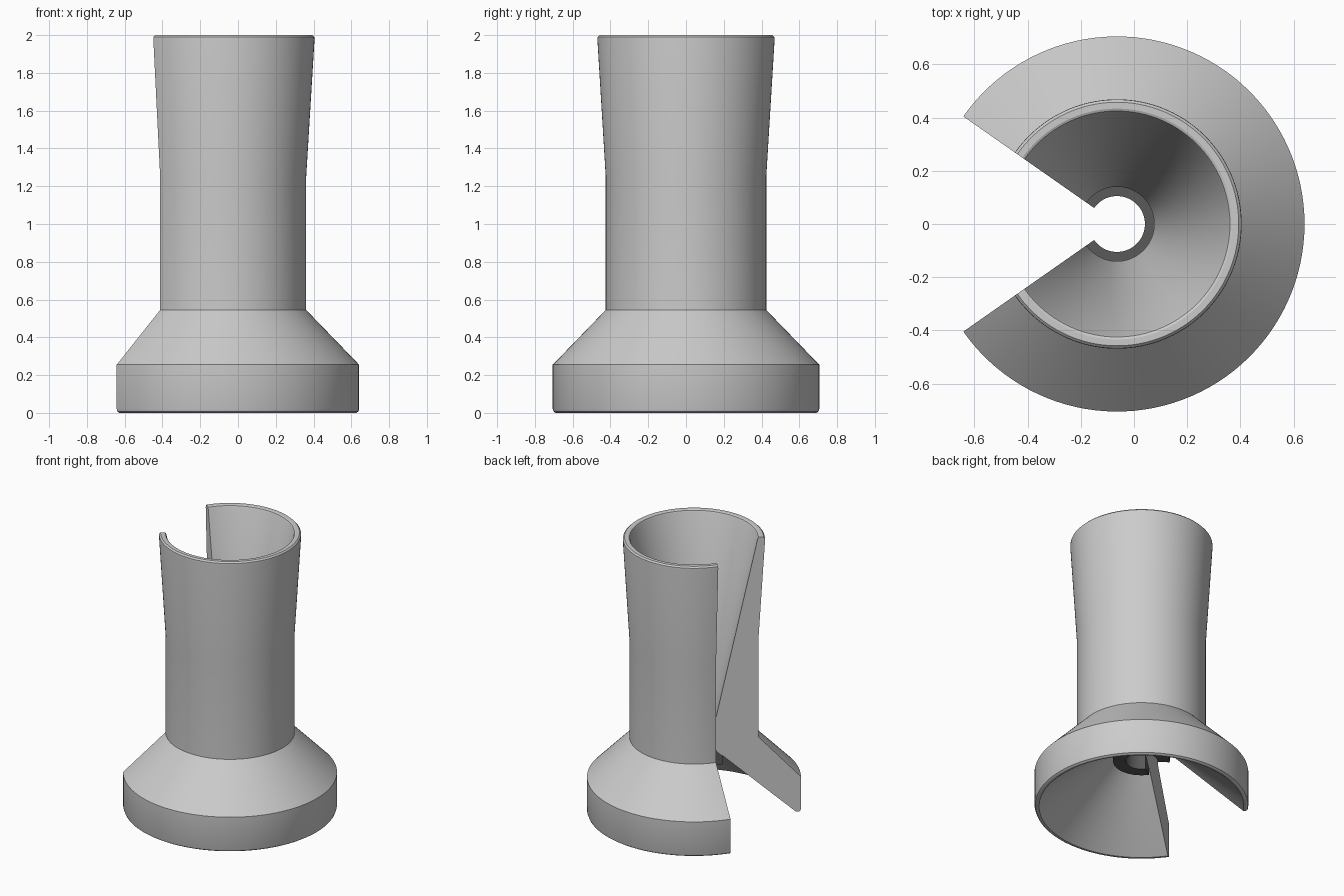
import bpy, bmesh
from math import radians, cos, sin

if "Cube" in bpy.data.objects:
    bpy.data.objects.remove(bpy.data.objects["Cube"])

AXIS_X = -0.064          # revolve axis, so the open shape is centred on x = 0
HALF = radians(145)      # half of the swept angle; the slot opens toward -x
STEPS = 96


def partial_revolve(name, profile):
    """Sweep a closed (radius, z) profile around the axis and cap both ends."""
    bm = bmesh.new()
    rings = []
    for i in range(STEPS + 1):
        a = -HALF + 2 * HALF * i / STEPS
        rings.append([bm.verts.new((AXIS_X + r * cos(a), r * sin(a), z))
                      for r, z in profile])
    n = len(profile)
    for r0, r1 in zip(rings, rings[1:]):
        for j in range(n):
            k = (j + 1) % n
            bm.faces.new((r0[j], r1[j], r1[k], r0[k]))
    bm.faces.new(rings[0])
    bm.faces.new(rings[-1][::-1])
    bmesh.ops.recalc_face_normals(bm, faces=bm.faces)
    mesh = bpy.data.meshes.new(name)
    bm.to_mesh(mesh)
    bm.free()
    obj = bpy.data.objects.new(name, mesh)
    bpy.context.collection.objects.link(obj)
    bpy.ops.object.select_all(action='DESELECT')
    obj.select_set(True)
    bpy.context.view_layer.objects.active = obj
    bpy.ops.object.shade_smooth_by_angle(angle=radians(20))
    return obj


# Slotted body: flared base, straight neck, flared top, funnel bore, hollow cone foot
partial_revolve("funnel_body", [
    (0.675, 0.0), (0.69, 0.0), (0.701, 0.007), (0.7055, 0.02),
    (0.7055, 0.255), (0.425, 0.545), (0.425, 1.25),
    (0.469, 1.975), (0.468, 1.99), (0.458, 2.0),
    (0.434, 2.0), (0.425, 1.996), (0.42, 1.985),
    (0.14, 0.66), (0.14, 0.45), (0.668, 0.005),
])

# Dark outlet ring hanging under the bore
ring = partial_revolve("outlet_ring", [
    (0.105, 0.45), (0.14, 0.45), (0.187, 0.41), (0.187, 0.345), (0.105, 0.345),
])
dark = bpy.data.materials.new("dark_grey")
dark.diffuse_color = (0.1, 0.1, 0.1, 1)
dark.use_nodes = True
dark.node_tree.nodes["Principled BSDF"].inputs["Base Color"].default_value = dark.diffuse_color
ring.data.materials.append(dark)
